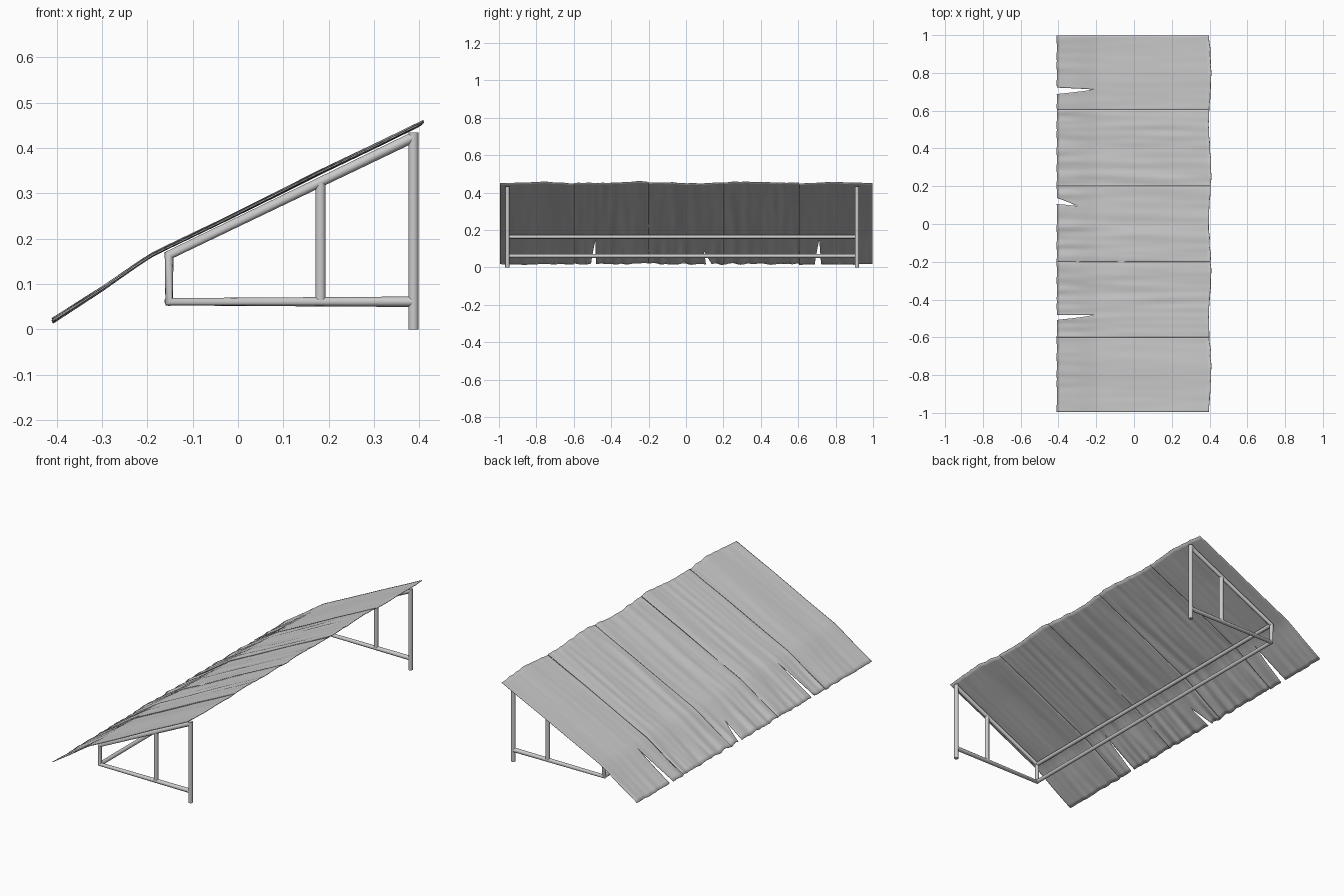
import bpy, bmesh, math
from mathutils import Vector, noise

if "Cube" in bpy.data.objects:
    bpy.data.objects.remove(bpy.data.objects["Cube"])

R = 0.0115
SIDES_Y = (-0.955, 0.914)


def pipe(name, pts, r=R):
    """Round pipe along a polyline with mitred corners."""
    cu = bpy.data.curves.new(name, 'CURVE')
    cu.dimensions = '3D'
    cu.bevel_depth = r
    cu.bevel_resolution = 4
    cu.use_fill_caps = True
    sp = cu.splines.new('POLY')
    sp.points.add(len(pts) - 1)
    for p, co in zip(sp.points, pts):
        p.co = (*co, 1)
    ob = bpy.data.objects.new(name, cu)
    bpy.context.collection.objects.link(ob)
    smooth(ob, convert=True)


def smooth(ob, convert=False):
    bpy.ops.object.select_all(action='DESELECT')
    ob.select_set(True)
    bpy.context.view_layer.objects.active = ob
    if convert:
        bpy.ops.object.convert(target='MESH')
    bpy.ops.object.shade_smooth_by_angle(angle=math.radians(40))


# Side frames: post, bent brace loop, middle strut
for y, side in zip(SIDES_Y, ("front", "back")):
    pipe(side + "_post", [(0.387, y, 0), (0.387, y, 0.434)])
    pipe(side + "_brace", [(0.387, y, 0.424), (-0.152, y, 0.164),
                           (-0.152, y, 0.061), (0.387, y, 0.061)])
    pipe(side + "_strut", [(0.182, y, 0.061), (0.182, y, 0.323)])

# Long rails joining the two frames
for z, name in ((0.062, "lower_rail"), (0.164, "upper_rail")):
    pipe(name, [(-0.152, SIDES_Y[0], z), (-0.152, SIDES_Y[1], z)], 0.0105)

# Canopy profile from eave to top (x, z)
PROFILE = [(-0.408, 0.018), (-0.30, 0.088), (-0.225, 0.140), (-0.19, 0.163),
           (-0.05, 0.231), (0.18, 0.345), (0.30, 0.402), (0.402, 0.452)]
# Strip borders; torn ones add (upper lip y, lower lip y, tip x)
BORDERS = [(-0.995,), (-0.6,), (-0.483, -0.482, -0.508, -0.22), (-0.2,),
           (0.095, 0.138, 0.106, -0.305), (0.2,), (0.605,),
           (0.712, 0.722, 0.688, -0.22), (0.998,)]


def height(x):
    for (x0, z0), (x1, z1) in zip(PROFILE, PROFILE[1:]):
        if x <= x1:
            break
    return z0 + (z1 - z0) * (x - x0) / (x1 - x0)


def lip(border, x, upper):
    """Border line of a strip, opened up where the cloth is torn."""
    if len(border) == 1:
        return border[0]
    tip_y, hi, lo, tip_x = border
    t = max(0.0, (tip_x - x) / (tip_x + 0.408))
    return tip_y + ((hi if upper else lo) - tip_y) * t ** 0.8


def cloth_point(x, y, panel):
    """Wrinkles run down the slope; each panel lies a little differently."""
    rough = 1.0 if abs(y) < 0.6 else 0.35
    low = max(0.0, (-0.2 - x) / 0.2)
    top = max(0.0, (x - 0.25) / 0.15)
    fine = noise.noise(Vector((x * 3, y * 26, panel * 7.3)))
    wide = noise.noise(Vector((x * 1.5, y * 6, panel * 3.1)))
    dz = rough * (0.0035 + 0.005 * low) * fine + 0.004 * wide
    dz += 0.002 * (panel % 2)
    dx = (low + top) * 0.004 * noise.noise(Vector((2.0, y * 22, 5.0)))
    dx += top * 0.006 * math.cos(y * 12 + 3)
    return (x + dx, y, height(x) + dz + dx * 0.5)


# Canopy cloth: five sewn panels, torn along the eave
bm = bmesh.new()
NX = 44
panel = 0
for a, b in zip(BORDERS, BORDERS[1:]):
    ny = max(6, round((b[0] - a[0]) / 0.007))
    rows = []
    for i in range(NX + 1):
        x = -0.408 + 0.81 * i / NX
        y0, y1 = lip(a, x, True), lip(b, x, False)
        rows.append([bm.verts.new(cloth_point(x, y0 + (y1 - y0) * j / ny, panel))
                     for j in range(ny + 1)])
    for r0, r1 in zip(rows, rows[1:]):
        for j in range(ny):
            bm.faces.new((r0[j], r1[j], r1[j + 1], r0[j + 1]))
    if len(b) == 1:
        panel += 1
bmesh.ops.remove_doubles(bm, verts=bm.verts, dist=0.0002)
me = bpy.data.meshes.new("canopy_cloth")
bm.to_mesh(me)
bm.free()
cloth = bpy.data.objects.new("canopy_cloth", me)
bpy.context.collection.objects.link(cloth)
smooth(cloth)
thick = cloth.modifiers.new("thickness", 'SOLIDIFY')
thick.thickness = 0.003
thick.offset = 0
